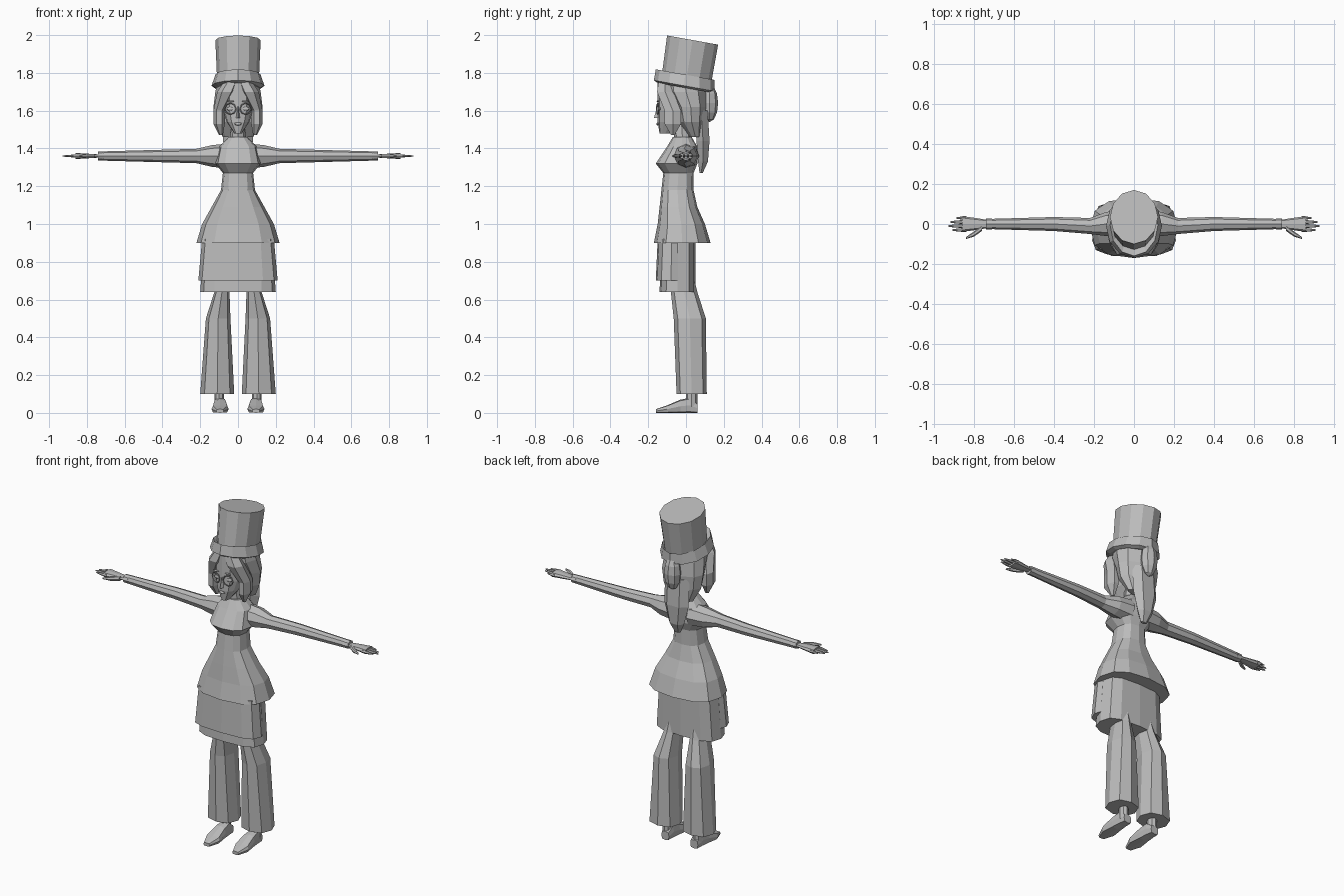
import bpy
import bmesh
import math

cube = bpy.data.objects.get("Cube")
if cube:
    bpy.data.objects.remove(cube)

grey = bpy.data.materials.new("plain grey")
grey.use_nodes = True
colour = (.5, .5, .5, 1)
grey.diffuse_color = colour
grey.node_tree.nodes["Principled BSDF"].inputs["Base Color"].default_value = colour

SIDES = {"left": 1, "right": -1}
ARM_HEIGHT = 1.36


def squash(value, power):
    """Superellipse coordinate: a higher power gives a boxier section."""
    return math.copysign(abs(value) ** (2 / power), value)


def loft(name, rings, axis="Z", sides=8, power=2, slope=0, side=1):
    """Skin rings of (centre, radius, radius), each ring square to the axis."""
    bm = bmesh.new()
    loops = []
    for (x, y, z), radius_u, radius_v in rings:
        loop = []
        for i in range(sides):
            angle = math.tau * i / sides
            u = radius_u * squash(math.cos(angle), power)
            v = radius_v * squash(math.sin(angle), power)
            if axis == "X":
                point = (x, y + u, z + v)
            elif axis == "Y":
                point = (x + u, y, z + v)
            else:
                point = (x + u, y + v, z + slope * (y + v))
            loop.append(bm.verts.new((point[0] * side, point[1], point[2])))
        loops.append(loop)
    for low, high in zip(loops, loops[1:]):
        for i in range(sides):
            bm.faces.new((low[i - 1], low[i], high[i], high[i - 1]))
    bm.faces.new(loops[0])
    bm.faces.new(loops[-1])
    bmesh.ops.recalc_face_normals(bm, faces=bm.faces)
    mesh = bpy.data.meshes.new(name)
    bm.to_mesh(mesh)
    bm.free()
    mesh.materials.append(grey)
    bpy.context.collection.objects.link(bpy.data.objects.new(name, mesh))


def body(name, rows, **options):
    """Centred upright part from rows of (height, half_width, front, back)."""
    rings = [((0, (front + back) / 2, height), half_width, (back - front) / 2)
             for height, half_width, front, back in rows]
    loft(name, rings, **options)


def limb(name, rows, flatness, **options):
    """Part running along the arm from rows of (reach, y, radius)."""
    rings = [((reach, y, ARM_HEIGHT), radius, radius * flatness)
             for reach, y, radius in rows]
    loft(name, rings, axis="X", **options)


def ball(name, centre, radii):
    """Small faceted ellipsoid."""
    bpy.ops.mesh.primitive_uv_sphere_add(
        segments=8, ring_count=6, radius=1, location=centre, scale=radii)
    bpy.context.object.name = name
    bpy.context.object.data.materials.append(grey)


# Tall hat leaning backwards, with a turned-up brim
body("hat_crown", [(1.75, .11, -.13, .13), (1.98, .12, -.1, .17)],
     sides=12, slope=-.18)
body("hat_brim", [(1.72, .12, -.15, .13), (1.73, .14, -.17, .15),
                  (1.79, .12, -.16, .15), (1.77, .1, -.13, .13)],
     sides=12, slope=-.18)

# Head and neck
body("neck", [(1.4, .05, -.06, .03), (1.55, .03, -.07, .02)])
body("head", [(1.48, .02, -.14, -.08), (1.54, .06, -.15, 0),
              (1.6, .08, -.15, .03), (1.77, .08, -.15, .05)],
     sides=12, power=2.4)
body("nose", [(1.56, .01, -.17, -.13), (1.63, .005, -.15, -.13)], sides=4)
ball("lips", (0, -.15, 1.53), (.02, .007, .008))

# Back hair, bun and hanging tail
body("hair_cap", [(1.46, .08, .02, .08), (1.54, .12, -.04, .1),
                  (1.62, .13, -.06, .11), (1.7, .12, -.11, .11),
                  (1.79, .1, -.12, .1)], sides=10)
ball("hair_bun", (0, .125, 1.64), (.05, .045, .1))
body("hair_tail", [(1.27, .02, .07, .09), (1.33, .05, .06, .12),
                   (1.44, .08, .05, .13), (1.6, .08, .04, .12)], sides=6)

# Fitted tunic with a flared hem
body("tunic", [(.9, .22, -.17, .13), (1, .19, -.15, .1),
               (1.09, .14, -.14, .06), (1.18, .09, -.13, .04),
               (1.27, .08, -.12, .04), (1.32, .12, -.16, .06),
               (1.41, .1, -.1, .06), (1.46, .05, -.07, .03)],
     sides=12, power=2.5)

# Two-layer skirt
body("under_skirt", [(.64, .2, -.14, .05), (.92, .18, -.13, .05)],
     sides=12, power=3)
body("skirt_apron", [(.7, .21, -.16, 0), (.92, .19, -.15, 0)],
     sides=12, power=3)

for label, side in SIDES.items():
    # Eye, brow and spectacle frame
    ball(label + "_eye", (side * .04, -.14, 1.61), (.02, .006, .01))
    ball(label + "_brow", (side * .04, -.15, 1.65), (.02, .005, .005))
    bpy.ops.mesh.primitive_torus_add(
        major_segments=8, minor_segments=4, major_radius=.03, minor_radius=.003,
        location=(side * .04, -.15, 1.61),
        rotation=(math.pi / 2, 0, side * .2))
    bpy.context.object.name = label + "_spectacle_frame"
    bpy.context.object.data.materials.append(grey)

    # Fringe sweeping from the parting into a lock beside the cheek
    loft(label + "_front_lock", [((.03, -.11, 1.76), .04, .04),
                                 ((.06, -.11, 1.7), .05, .05),
                                 ((.1, -.07, 1.6), .03, .05),
                                 ((.1, -.07, 1.53), .03, .05),
                                 ((.09, -.07, 1.47), .01, .01)],
         sides=6, side=side)

    # Sleeve with a cuff line
    limb(label + "_sleeve", [(.05, 0, .07), (.14, 0, .06), (.22, -.01, .04),
                             (.4, 0, .035), (.74, 0, .025)],
         flatness=.95, side=side)
    limb(label + "_cuff", [(.71, 0, .028), (.74, 0, .027)],
         flatness=.85, side=side)

    # Open hand with spread fingers
    limb(label + "_palm", [(.73, 0, .02), (.79, 0, .03), (.86, 0, .04)],
         flatness=.4, power=2.5, side=side)
    fingertips = {"index": .91, "middle": .93, "ring": .92, "little": .89}
    for i, (finger, tip) in enumerate(fingertips.items()):
        across = .02 * i - .03
        limb(f"{label}_{finger}_finger",
             [(.84, across, .01), (tip - .03, across, .008), (tip, across, .003)],
             flatness=.9, sides=6, side=side)
    limb(label + "_thumb", [(.76, -.02, .015), (.8, -.05, .013), (.84, -.07, .005)],
         flatness=.9, sides=6, side=side)

    # Wide trouser leg, bent at the knee
    loft(label + "_trouser_leg", [((.11, .03, .1), .09, .08),
                                  ((.105, .02, .5), .065, .085),
                                  ((.085, -.01, .64), .04, .07),
                                  ((.08, -.02, .72), .04, .06)],
         power=2.4, side=side)

    # Ankle and low shoe, with the sole flat on the ground
    loft(label + "_ankle", [((.1, .03, height), .025, .03) for height in (.03, .16)],
         side=side)
    shoe_rows = [(.06, .025, .05), (.02, .03, .08), (-.03, .035, .07),
                 (-.1, .045, .04), (-.16, .02, .02)]
    loft(label + "_shoe", [((.095, y, height / 2), half_width, height / 2)
                           for y, half_width, height in shoe_rows],
         axis="Y", power=4, side=side)
